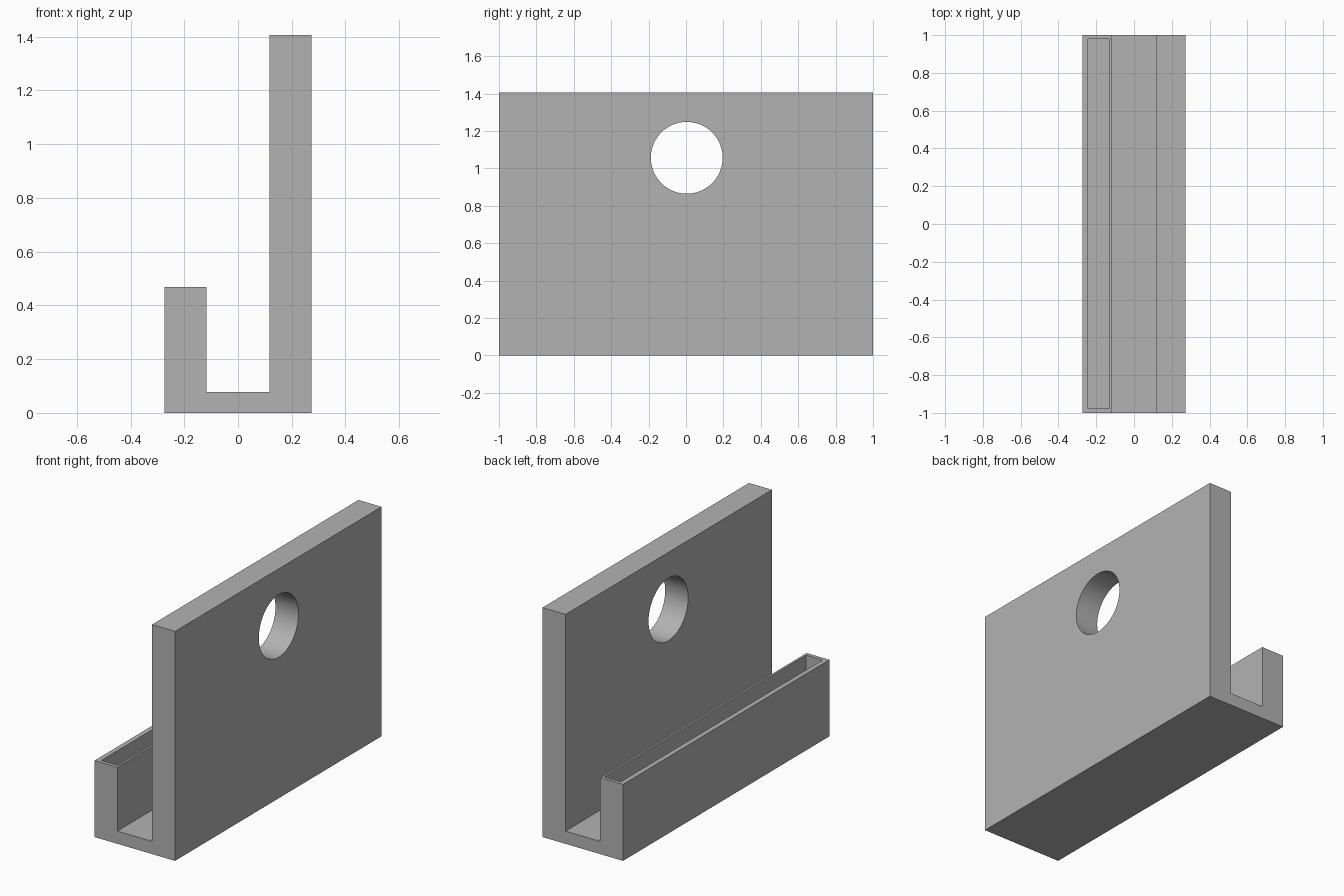
import bpy
import bmesh
from math import pi
from mathutils import Matrix, Vector

cube = bpy.data.objects.get("Cube")
if cube:
    bpy.data.objects.remove(cube, do_unlink=True)

# Single material
grey = bpy.data.materials.new("plain grey")
grey.use_nodes = True
colour = (0.45, 0.45, 0.45, 1)
grey.diffuse_color = colour
grey.node_tree.nodes["Principled BSDF"].inputs["Base Color"].default_value = colour


def add_object(name, bm):
    bmesh.ops.recalc_face_normals(bm, faces=bm.faces)
    mesh = bpy.data.meshes.new(name)
    bm.to_mesh(mesh)
    bm.free()
    mesh.materials.append(grey)
    obj = bpy.data.objects.new(name, mesh)
    bpy.context.collection.objects.link(obj)
    return obj


def box(name, low, high):
    low, high = Vector(low), Vector(high)
    bm = bmesh.new()
    bmesh.ops.create_cube(bm, size=1)
    bmesh.ops.scale(bm, vec=high - low, verts=bm.verts)
    bmesh.ops.translate(bm, vec=(low + high) / 2, verts=bm.verts)
    return add_object(name, bm)


# J-shaped body: tall back plate, floor and low front wall in one extrusion
outer, left_in, right_in = 0.273, -0.118, 0.117
floor, low_top, tall_top = 0.078, 0.469, 1.407
profile = [(-outer, 0), (outer, 0), (outer, tall_top), (right_in, tall_top),
           (right_in, floor), (left_in, floor), (left_in, low_top), (-outer, low_top)]
bm = bmesh.new()
face = bm.faces.new([bm.verts.new((x, -1, z)) for x, z in profile])
extruded = bmesh.ops.extrude_face_region(bm, geom=[face])["geom"]
bmesh.ops.translate(bm, vec=(0, 2, 0),
                    verts=[v for v in extruded if isinstance(v, bmesh.types.BMVert)])
body = add_object("wall_holder_body", bm)

# Round hole through the tall plate
bm = bmesh.new()
bmesh.ops.create_cone(bm, cap_ends=True, segments=64, radius1=0.192, radius2=0.192, depth=0.4,
                      matrix=Matrix.Translation((0.195, 0.004, 1.057)) @ Matrix.Rotation(pi / 2, 4, "Y"))
hole = add_object("hole_cutter", bm)

# Long open pocket in the low wall
pocket = box("pocket_cutter", (-0.243, -0.977, floor), (-0.131, 0.979, 0.6))

# Cut both openings, then discard the cutters
bpy.context.view_layer.objects.active = body
for cutter in (hole, pocket):
    cutter.hide_render = True
    cut = body.modifiers.new(cutter.name, "BOOLEAN")
    cut.operation = "DIFFERENCE"
    cut.solver = "EXACT"
    cut.object = cutter
    bpy.ops.object.modifier_apply(modifier=cut.name)
    bpy.data.objects.remove(cutter, do_unlink=True)

bpy.ops.object.select_all(action="DESELECT")
body.select_set(True)
bpy.ops.object.shade_smooth_by_angle(angle=pi / 6)
